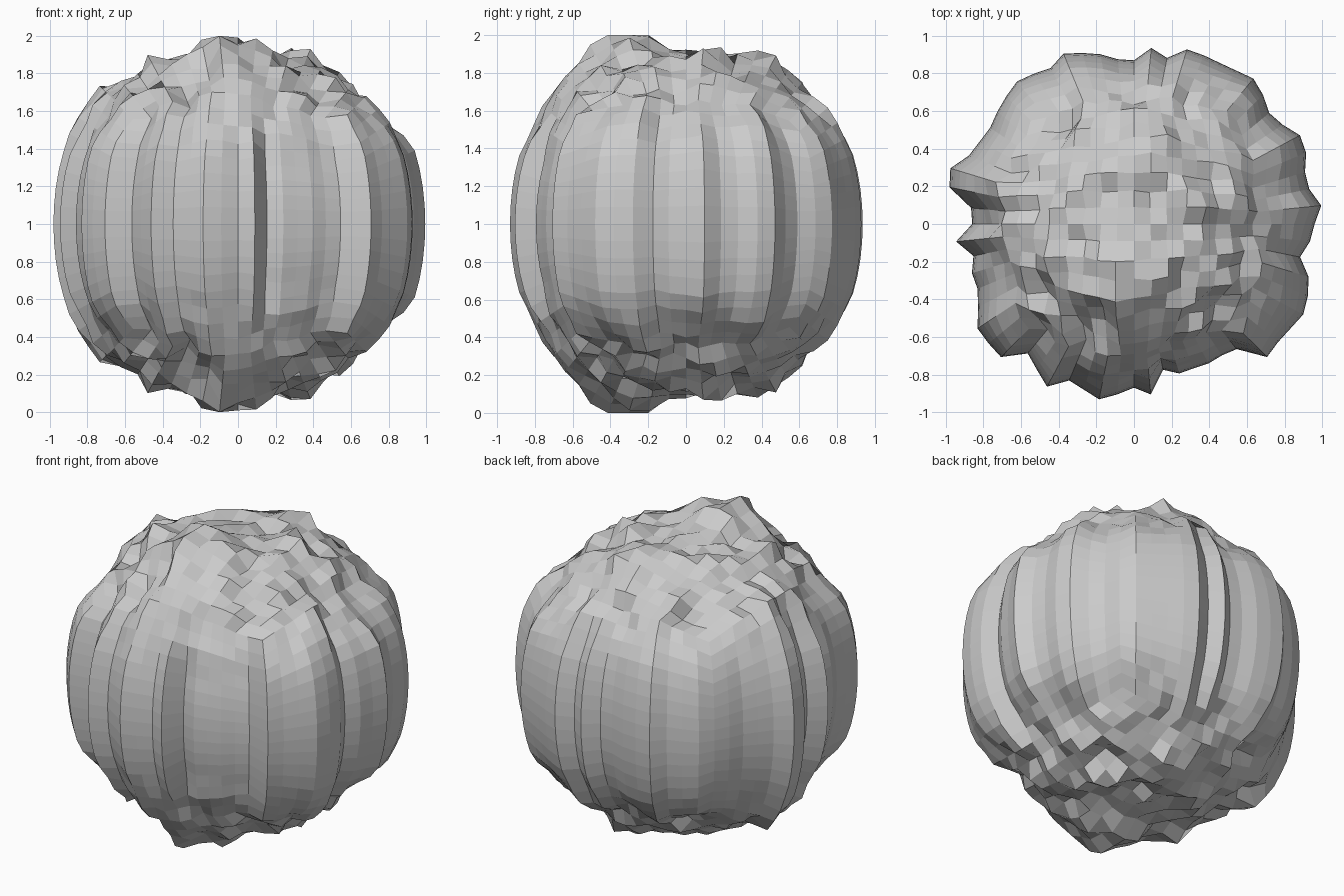
import bpy
import bmesh
import math
from mathutils import Vector, noise

default_cube = bpy.data.objects.get("Cube")
if default_cube:
    bpy.data.objects.remove(default_cube, do_unlink=True)

# Radius of each vertical ridge around the waist, in hundredths, from +x towards +y
RIDGES = [
    96, 100, 95, 95, 99, 100, 95, 93, 97, 100, 98, 97, 97, 97, 90, 94,
    87, 88, 92, 95, 98, 94, 96, 98, 96, 94, 92, 93, 95, 102, 100, 87,
    86, 95, 87, 90, 90, 94, 100, 100, 100, 89, 93, 98, 90, 92, 95, 91,
    87, 91, 79, 83, 83, 84, 84, 86, 100, 99, 100, 102, 100, 97, 90, 94,
]

# Broad lumps and dents on the caps: x, y, height, width
LUMPS = [
    (-0.05, -0.33, 0.15, 0.2),
    (0.33, 0.12, 0.08, 0.1),
    (0.1, 0.42, 0.09, 0.12),
    (-0.5, -0.2, 0.06, 0.13),
    (-0.78, 0.2, 0.12, 0.15),
    (0.66, -0.2, 0.05, 0.1),
    (0.88, 0.1, -0.09, 0.2),
    (-0.05, -0.65, 0.08, 0.13),
    (0.57, 0.52, -0.06, 0.1),
    (-0.45, 0.55, -0.05, 0.1),
]


def waist_radius(direction):
    """Ridge radius at the heading of a direction."""
    count = len(RIDGES)
    place = math.atan2(direction.y, direction.x) / math.tau * count % count
    low = int(place)
    part = place - low
    first, second = RIDGES[low % count], RIDGES[(low + 1) % count]
    return (first * (1 - part) + second * part) / 100


def cap_radius(direction):
    """Lumpy radius that depends on x and y only, so both caps match."""
    flat = Vector((direction.x, direction.y, 0))
    radius = 0.9 + 0.09 * noise.noise(flat * 10 + Vector((3, 5, 0.5)))
    for x, y, height, width in LUMPS:
        gap = (flat - Vector((x, y, 0))).length / width
        radius += height * math.exp(-gap * gap)
    return radius


def rock_point(co):
    """Round a cube point into a sphere, then push it in or out."""
    direction = Vector([math.tan(c * math.pi / 4) for c in co]).normalized()
    across = math.hypot(direction.x, direction.y)
    blend = min(max((across - 0.7) / 0.22, 0), 1)
    radius = cap_radius(direction)
    radius += (waist_radius(direction) - radius) * blend
    # Fuller shoulders between the waist and the caps
    radius += 0.17 * (across * direction.z) ** 2
    # The highest lump is worn level
    if abs(direction.z) * radius > 1:
        radius = 1 / abs(direction.z)
    return direction * radius


# Boulder: an evenly divided cube, rounded and roughened, standing on the floor
bm = bmesh.new()
bmesh.ops.create_cube(bm, size=2)
bmesh.ops.subdivide_edges(bm, edges=bm.edges[:], cuts=15, use_grid_fill=True)
for vert in bm.verts:
    vert.co = rock_point(vert.co) + Vector((0, 0, 1))
bmesh.ops.recalc_face_normals(bm, faces=bm.faces[:])

mesh = bpy.data.meshes.new("boulder")
bm.to_mesh(mesh)
bm.free()
boulder = bpy.data.objects.new("boulder", mesh)
bpy.context.collection.objects.link(boulder)

# Plain grey stone
stone = bpy.data.materials.new("grey_stone")
stone.use_nodes = True
grey = (0.6, 0.6, 0.6, 1)
stone.diffuse_color = grey
stone.node_tree.nodes["Principled BSDF"].inputs["Base Color"].default_value = grey
mesh.materials.append(stone)
